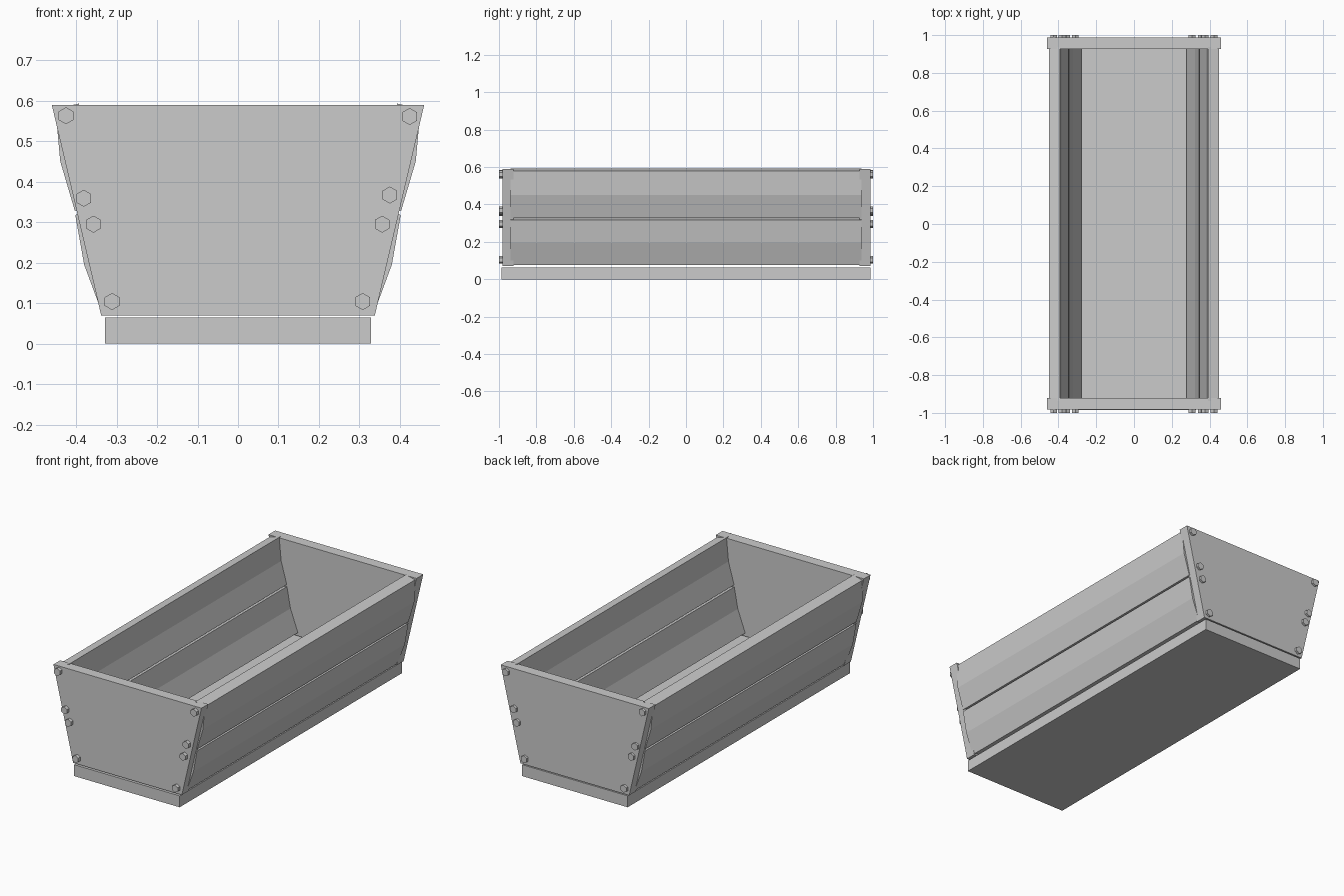
import bpy, bmesh
from math import pi, sin, cos

if "Cube" in bpy.data.objects:
    bpy.data.objects.remove(bpy.data.objects["Cube"])


def prism(name, profile, y0, y1):
    """Extrude an (x, z) profile along y."""
    bm = bmesh.new()
    face = bm.faces.new([bm.verts.new((x, y0, z)) for x, z in profile])
    ext = bmesh.ops.extrude_face_region(bm, geom=[face])
    verts = [g for g in ext["geom"] if isinstance(g, bmesh.types.BMVert)]
    bmesh.ops.translate(bm, verts=verts, vec=(0, y1 - y0, 0))
    bmesh.ops.recalc_face_normals(bm, faces=bm.faces)
    mesh = bpy.data.meshes.new(name)
    bm.to_mesh(mesh)
    bm.free()
    obj = bpy.data.objects.new(name, mesh)
    bpy.context.collection.objects.link(obj)
    return obj


# Base slab
prism("base", [(-0.328, 0), (0.328, 0), (0.328, 0.064), (-0.328, 0.064)], -0.986, 0.986)

# Flared end panels
END = [(-0.338, 0.07), (0.338, 0.07), (0.46, 0.59), (-0.46, 0.59)]
ENDS = {"front": (-0.981, -0.921), "back": (0.987, 0.927)}
for side, (outer, inner) in ENDS.items():
    prism(side + "_panel", END, outer, inner)

# Bowed side planks, two per side: outer face going up, inner face going down
PLANKS = {
    "lower": [(0.336, 0.076), (0.38, 0.195), (0.402, 0.318),
              (0.345, 0.329), (0.323, 0.212), (0.277, 0.088)],
    "upper": [(0.403, 0.328), (0.439, 0.45), (0.451, 0.58),
              (0.393, 0.593), (0.381, 0.463), (0.346, 0.34)],
}
for level, profile in PLANKS.items():
    for side, s in (("left", -1), ("right", 1)):
        prism(f"{level}_{side}_plank", [(s * x, z) for x, z in profile], -0.938, 0.938)

# Hexagonal bolt heads on both ends
BOLTS = [(-0.425, 0.563), (-0.381, 0.359), (-0.357, 0.295), (-0.311, 0.104),
         (0.424, 0.561), (0.375, 0.367), (0.356, 0.295), (0.308, 0.104)]
for side, (outer, inner) in ENDS.items():
    tip = 1.0 if outer > 0 else -1.0
    for i, (x, z) in enumerate(BOLTS):
        hexagon = [(x + 0.021 * sin(k * pi / 3), z + 0.021 * cos(k * pi / 3)) for k in range(6)]
        prism(f"{side}_bolt_{i + 1}", hexagon, outer, tip)
